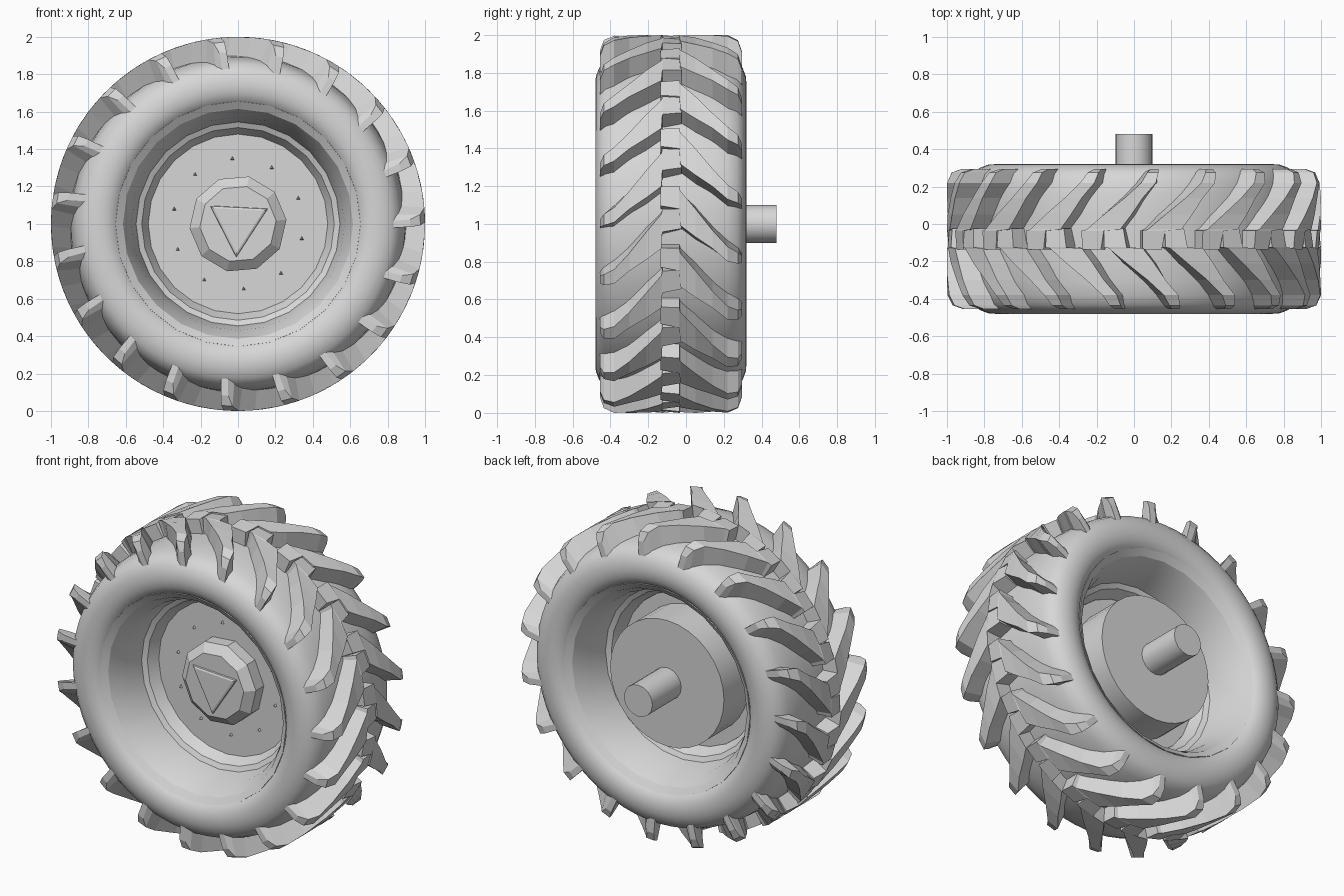
import bpy, bmesh
from math import sin, cos, radians

if "Cube" in bpy.data.objects:
    bpy.data.objects.remove(bpy.data.objects["Cube"], do_unlink=True)

GREY = (0.68, 0.68, 0.68, 1)
grey = bpy.data.materials.new("plain grey")
grey.use_nodes = True
grey.diffuse_color = GREY
grey.node_tree.nodes["Principled BSDF"].inputs["Base Color"].default_value = GREY

MID = -0.08  # middle plane of the tyre


def polar(r, y, deg):
    a = radians(deg)
    return (r * cos(a), y, 1 + r * sin(a))


def finish(name, bm, smooth=None):
    bmesh.ops.recalc_face_normals(bm, faces=bm.faces)
    mesh = bpy.data.meshes.new(name)
    bm.to_mesh(mesh)
    bm.free()
    mesh.materials.append(grey)
    ob = bpy.data.objects.new(name, mesh)
    bpy.context.collection.objects.link(ob)
    if smooth:
        bpy.ops.object.select_all(action='DESELECT')
        ob.select_set(True)
        bpy.context.view_layer.objects.active = ob
        bpy.ops.object.shade_smooth_by_angle(angle=radians(smooth))
    return ob


def lathe(name, profile, sides, smooth=None, loop=False, start=0):
    """Revolve (y, radius) points round the wheel axis; open ends are capped."""
    bm = bmesh.new()
    rings = [[bm.verts.new(polar(r, y, start + 360 * i / sides)) for i in range(sides)]
             for y, r in profile]
    pairs = list(zip(rings, rings[1:]))
    if loop:
        pairs.append((rings[-1], rings[0]))
    else:
        bm.faces.new(rings[0])
        bm.faces.new(rings[-1])
    for a, b in pairs:
        for i in range(sides):
            j = (i + 1) % sides
            bm.faces.new((a[i], a[j], b[j], b[i]))
    return finish(name, bm, smooth)


# Tyre carcass: half section (distance from middle, radius), mirrored
half = [(0.12, 0.90), (0.23, 0.893), (0.30, 0.88), (0.35, 0.86), (0.38, 0.825),
        (0.397, 0.78), (0.4, 0.74), (0.395, 0.70), (0.375, 0.66), (0.345, 0.635), (0.30, 0.62)]
tyre = [(MID - d, r) for d, r in half] + [(MID + d, r) for d, r in reversed(half)]
lathe("tyre", tyre, 64, smooth=50, loop=True)

# Rim barrel: stepped inner face, closed by an outer skin under the tyre
step = [(0.372, 0.655), (0.345, 0.615), (0.25, 0.57), (0.11, 0.545), (0.095, 0.515), (0.03, 0.48)]
rim = [(MID - d, r) for d, r in step] + [(MID + d, r) for d, r in reversed(step)]
rim += [(MID + 0.3, 0.66), (MID - 0.3, 0.66)]
lathe("rim", rim, 24, smooth=22, loop=True)

# Wheel disc, rear drum, axle and hub
lathe("wheel_disc", [(-0.11, 0.49), (-0.06, 0.49)], 24, smooth=30)
lathe("rear_drum", [(-0.07, 0.40), (0.19, 0.40)], 32, smooth=30)
lathe("axle", [(0.18, 0.1), (0.48, 0.1)], 16, smooth=30)
lathe("hub", [(-0.10, 0.26), (-0.19, 0.26), (-0.235, 0.205)], 10, start=5)
lathe("hub_triangle", [(-0.23, 0.18), (-0.245, 0.175), (-0.25, 0.155)], 3, start=27)

# Small wheel bolts
for i in range(10):
    x, y, z = polar(0.35, -0.11, 95 + 36 * i)
    bm = bmesh.new()
    bmesh.ops.create_cone(bm, cap_ends=True, segments=3, radius1=0.018, radius2=0.006, depth=0.03)
    for v in bm.verts:
        a, b, c = v.co
        v.co = (x + a, y - c, z + b)
    finish(f"wheel_bolt_{i + 1}", bm)

# Tread lugs: distance from middle, top lead and trail angles, top radius,
# then foot lead and trail angles and foot radius
stations = [(-0.055, 23, 17, 0.99, 23.5, 16.5, 0.88), (0.045, 23, 16, 1.0, 23.5, 15, 0.88),
            (0.05, 21.5, 11, 1.0, 22.5, 10, 0.88), (0.13, 16, 7.5, 1.0, 17.5, 6, 0.88),
            (0.22, 9.5, 4, 1.0, 11, 2.5, 0.87), (0.30, 4.5, 0, 1.0, 6, -1.5, 0.86),
            (0.355, 2.5, -1, 0.975, 3, -2, 0.83), (0.375, 1, -1.5, 0.92, 0.5, -2, 0.82)]
COUNT = 19


def tread(name, side, phase):
    bm = bmesh.new()
    for n in range(COUNT):
        turn = phase + 360 * n / COUNT
        rings = []
        for d, lead, trail, top, foot_lead, foot_trail, foot in stations:
            corners = ((top, lead), (top, trail), (foot, foot_trail), (foot, foot_lead))
            rings.append([bm.verts.new(polar(r, MID + side * d, turn + a)) for r, a in corners])
        for a, b in zip(rings, rings[1:]):
            for i in range(4):
                j = (i + 1) % 4
                bm.faces.new((a[i], a[j], b[j], b[i]))
        bm.faces.new(rings[0])
        bm.faces.new(rings[-1])
    return finish(name, bm)


tread("front_tread_lugs", -1, 0.5)
tread("rear_tread_lugs", 1, 7.5)
